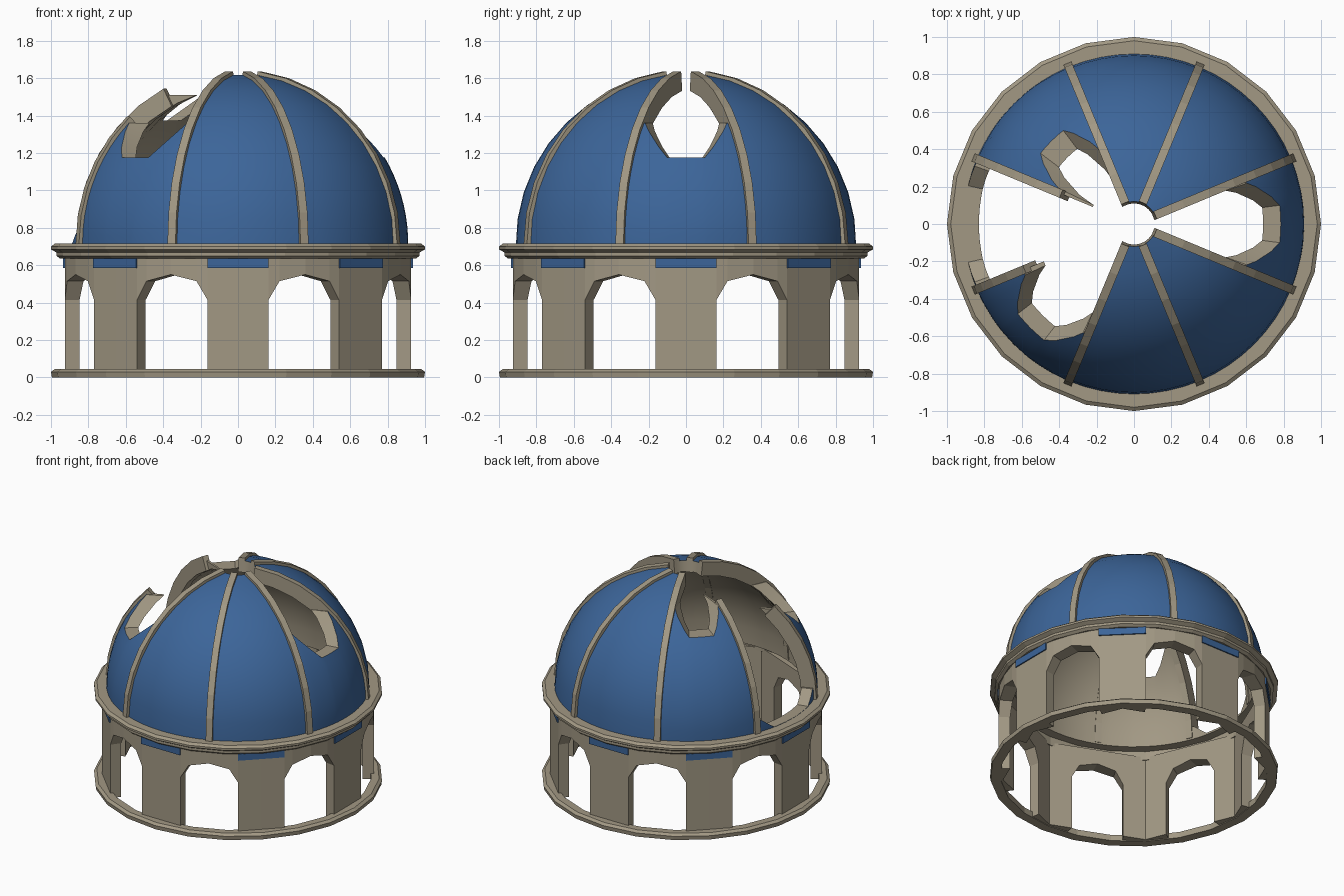
import bpy, bmesh
from math import sin, cos, asin, radians, degrees

cube = bpy.data.objects.get("Cube")
if cube:
    bpy.data.objects.remove(cube, do_unlink=True)


def material(name, rgb):
    m = bpy.data.materials.new(name)
    m.use_nodes = True
    m.diffuse_color = (*rgb, 1)
    m.node_tree.nodes["Principled BSDF"].inputs["Base Color"].default_value = (*rgb, 1)
    return m


STONE = material("sandstone", (0.36, 0.315, 0.23))
BLUE = material("blue_tile", (0.045, 0.13, 0.32))

SPRING = 0.715                 # height where the dome starts
R_OUT, R_IN = 0.91, 0.83       # dome shell radii
TOP = 82.4                     # elevation of the open crown


def polar(r, deg, z):
    return (r * cos(radians(deg)), r * sin(radians(deg)), z)


def finish(bm, name, mats, smooth=False):
    bmesh.ops.remove_doubles(bm, verts=bm.verts, dist=1e-5)
    bmesh.ops.recalc_face_normals(bm, faces=bm.faces)
    mesh = bpy.data.meshes.new(name)
    bm.to_mesh(mesh)
    bm.free()
    for m in mats:
        mesh.materials.append(m)
    ob = bpy.data.objects.new(name, mesh)
    bpy.context.collection.objects.link(ob)
    if smooth:
        bpy.ops.object.select_all(action="DESELECT")
        ob.select_set(True)
        bpy.context.view_layer.objects.active = ob
        bpy.ops.object.shade_smooth_by_angle(angle=radians(30))
    return ob


def ring(name, profile, sides=24):
    """Turn a closed (radius, height) profile around z."""
    bm = bmesh.new()
    loops = [[bm.verts.new(polar(r, 360 * i / sides, z)) for r, z in profile]
             for i in range(sides)]
    n = len(profile)
    for i in range(sides):
        a, b = loops[i], loops[(i + 1) % sides]
        for j in range(n):
            k = (j + 1) % n
            bm.faces.new((a[j], b[j], b[k], a[k]))
    return finish(bm, name, [STONE])


ring("base_ring", [(0.925, 0), (0.995, 0), (1, 0.03), (0.98, 0.045), (0.925, 0.045)])
ring("cornice", [(0.9, 0.635), (0.95, 0.635), (0.97, 0.65), (0.97, 0.668), (1, 0.685),
                 (1, 0.7), (0.98, 0.715), (0.9, 0.715)])


# Drum: eight arched bays, each running from pier centre to pier centre
def arched_bay(name, heading):
    half = [(0, 0.55), (8.84, 0.515), (12.5, 0.415), (12.5, 0.005), (22.5, 0.005)]
    columns = [(-a, z) for a, z in reversed(half[1:])] + half
    head = 0.66
    bm = bmesh.new()
    rows = []
    for a, z in columns:
        outer = 0.926 if abs(a) > 20 else 0.94
        inner = 0.84 / cos(radians(a))
        rows.append([bm.verts.new(polar(r, heading + a, h))
                     for r, h in ((outer, z), (inner, z), (inner, head), (outer, head))])
    for i in range(len(columns) - 1):
        p, q = rows[i], rows[i + 1]
        bm.faces.new((p[0], p[1], q[1], q[0]))
        if columns[i][0] != columns[i + 1][0]:
            for j, k in ((1, 2), (2, 3), (3, 0)):
                bm.faces.new((p[j], p[k], q[k], q[j]))
    return finish(bm, name, [STONE])


# Blue tile plate at the head of a pier
def pier_plate(name, heading):
    bm = bmesh.new()
    bmesh.ops.create_cube(bm, size=1)
    bmesh.ops.scale(bm, vec=(0.009, 0.327, 0.052), verts=bm.verts)
    ob = finish(bm, name, [BLUE])
    ob.location = polar(0.93, heading, 0.611)
    ob.rotation_euler.z = radians(heading)


for i in range(8):
    arched_bay(f"arched_bay_{i + 1}", 45 * i + 22.5)
    pier_plate(f"pier_plate_{i + 1}", 45 * i)


# Dome panels: a break is a list of (angle from panel centre, height of broken edge)
def edge_height(cut, a):
    a = abs(a)
    if a <= cut[0][0]:
        return cut[0][1]
    for (a0, z0), (a1, z1) in zip(cut, cut[1:]):
        if a <= a1:
            return z0 + (z1 - z0) * (a - a0) / (a1 - a0)
    return cut[-1][1]


def dome_panel(name, heading, cut=None, rows=9):
    angles = {-22.5 + 45 * i / 8 for i in range(9)}
    for a, _ in cut or []:
        angles |= {a, -a}
    bm = bmesh.new()
    grids = []
    for a in sorted(angles):
        column = []
        for r in (R_OUT, R_IN):
            top = TOP
            if cut:
                top = degrees(asin((edge_height(cut, a) - SPRING) / r))
            elev = [radians(-0.9 + (top + 0.9) * j / rows) for j in range(rows + 1)]
            column.append([bm.verts.new(polar(r * cos(e), heading + a, SPRING + r * sin(e)))
                           for e in elev])
        grids.append(column)
    for (po, pi), (qo, qi) in zip(grids, grids[1:]):
        for j in range(rows):
            bm.faces.new((po[j], qo[j], qo[j + 1], po[j + 1])).material_index = 1
            bm.faces.new((pi[j], pi[j + 1], qi[j + 1], qi[j]))
        for j in (0, rows):
            bm.faces.new((po[j], pi[j], qi[j], qo[j]))
    for o, n in (grids[0], grids[-1]):
        for j in range(rows):
            bm.faces.new((o[j], o[j + 1], n[j + 1], n[j]))
    return finish(bm, name, [STONE, BLUE], smooth=True)


deep = [(7.3, 1.175), (19.9, 1.36)]
shallow = [(7.9, 1.375), (19.8, 1.51)]
to_base = [(13, 0.717), (20, 0.8)]
breaks = {0: deep, 3: shallow, 4: to_base, 5: deep}
for i in range(8):
    dome_panel(f"dome_panel_{i + 1}", 45 * i, breaks.get(i))


# Ribs between the panels, two of them snapped short
def rib(name, heading, end):
    steps = max(4, round(end / 10))
    side = (-sin(radians(heading)), cos(radians(heading)))
    bm = bmesh.new()
    sections = []
    for j in range(steps + 1):
        e = radians(end * j / steps)
        section = []
        for r, w in ((0.825, -1), (0.93, -1), (0.93, 1), (0.825, 1)):
            x, y, z = polar(r * cos(e), heading, SPRING - 0.01 + r * sin(e) + 0.01)
            section.append(bm.verts.new((x + side[0] * w * 0.023, y + side[1] * w * 0.023, z)))
        sections.append(section)
    for p, q in zip(sections, sections[1:]):
        for k in range(4):
            m = (k + 1) % 4
            bm.faces.new((p[k], p[m], q[m], q[k]))
    bm.faces.new(sections[0])
    bm.faces.new(sections[-1])
    return finish(bm, name, [STONE])


snapped = {3: 63, 4: 47}
for i in range(8):
    rib(f"dome_rib_{i + 1}", 45 * i + 22.5, snapped.get(i, TOP))
